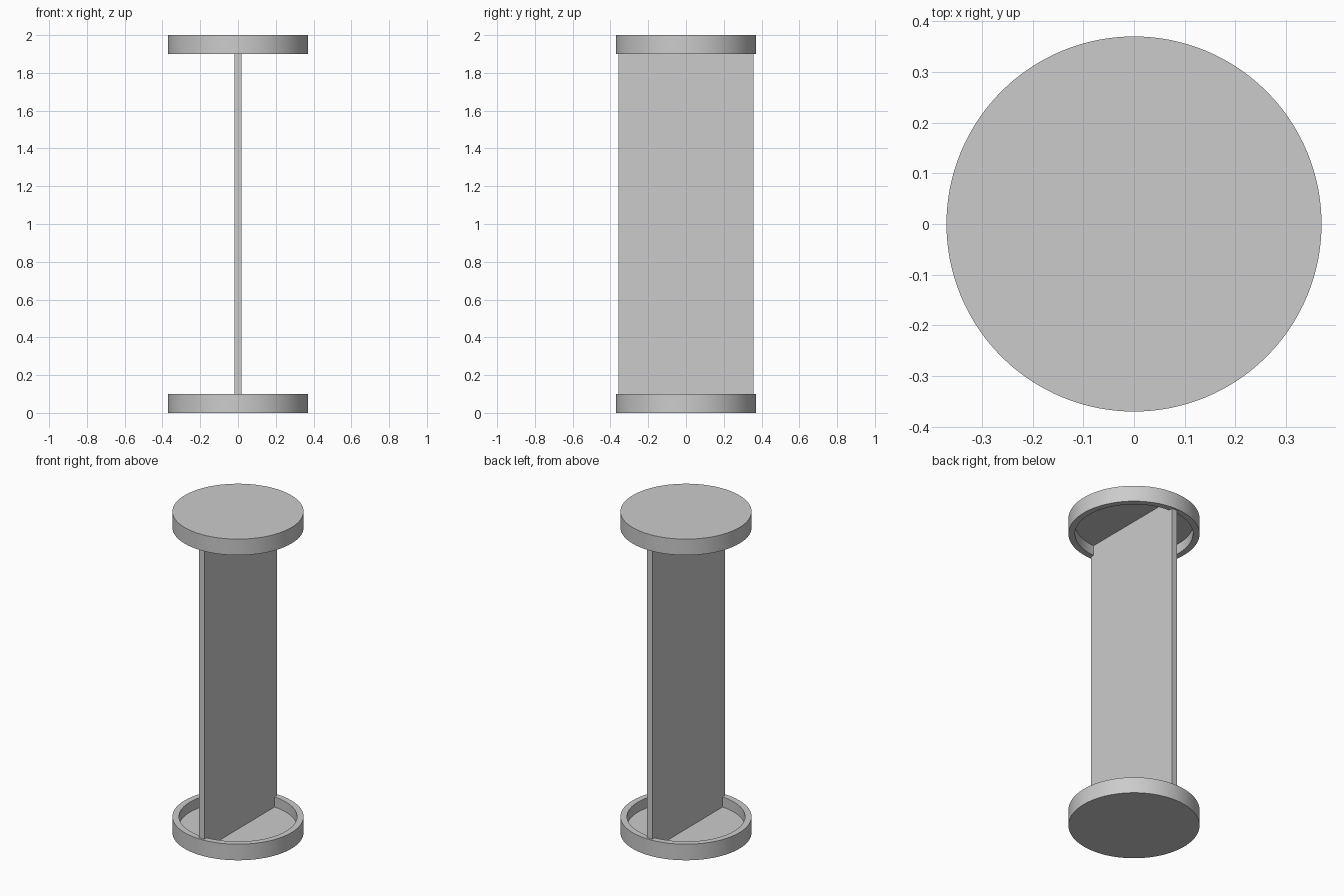
import bpy
import bmesh
from mathutils import Matrix, Vector
from math import tau, radians

old = bpy.data.objects.get("Cube")
if old:
    bpy.data.objects.remove(old, do_unlink=True)

HEIGHT = 2.0
RADIUS = 0.37
RIM_HEIGHT = 0.1
WALL = 0.037
PANEL_WIDTH = 0.715
SEGMENTS = 128

grey = bpy.data.materials.new("plain grey")
grey.use_nodes = True
colour = (0.6, 0.6, 0.6, 1.0)
grey.diffuse_color = colour
grey.node_tree.nodes["Principled BSDF"].inputs["Base Color"].default_value = colour


def finish(name, bm):
    """Turn a bmesh into a named, coloured object."""
    bmesh.ops.recalc_face_normals(bm, faces=bm.faces)
    mesh = bpy.data.meshes.new(name)
    bm.to_mesh(mesh)
    bm.free()
    mesh.materials.append(grey)
    obj = bpy.data.objects.new(name, mesh)
    bpy.context.collection.objects.link(obj)
    return obj


def make_cup(name, upside_down):
    """Shallow round dish, lathed from its wall profile."""
    inner = RADIUS - WALL
    profile = [(0, 0), (RADIUS, 0), (RADIUS, RIM_HEIGHT),
               (inner, RIM_HEIGHT), (inner, WALL), (0, WALL)]
    bm = bmesh.new()
    verts = [bm.verts.new((r, 0, HEIGHT - z if upside_down else z))
             for r, z in profile]
    edges = [bm.edges.new(pair) for pair in zip(verts, verts[1:])]
    bmesh.ops.spin(bm, geom=verts + edges, cent=Vector(), axis=(0, 0, 1),
                   angle=tau, steps=SEGMENTS, use_duplicate=False)
    bmesh.ops.remove_doubles(bm, verts=bm.verts, dist=1e-5)
    obj = finish(name, bm)
    bpy.ops.object.select_all(action="DESELECT")
    obj.select_set(True)
    bpy.context.view_layer.objects.active = obj
    bpy.ops.object.shade_smooth_by_angle(angle=radians(30))


# End dishes, open sides facing each other
make_cup("bottom_cup", False)
make_cup("top_cup", True)

# Flat upright panel, seated in both dishes
bm = bmesh.new()
size = Matrix.Diagonal((WALL, PANEL_WIDTH, HEIGHT - 1.5 * WALL, 1))
bmesh.ops.create_cube(bm, size=1,
                      matrix=Matrix.Translation((0, 0, HEIGHT / 2)) @ size)
finish("centre_panel", bm)
